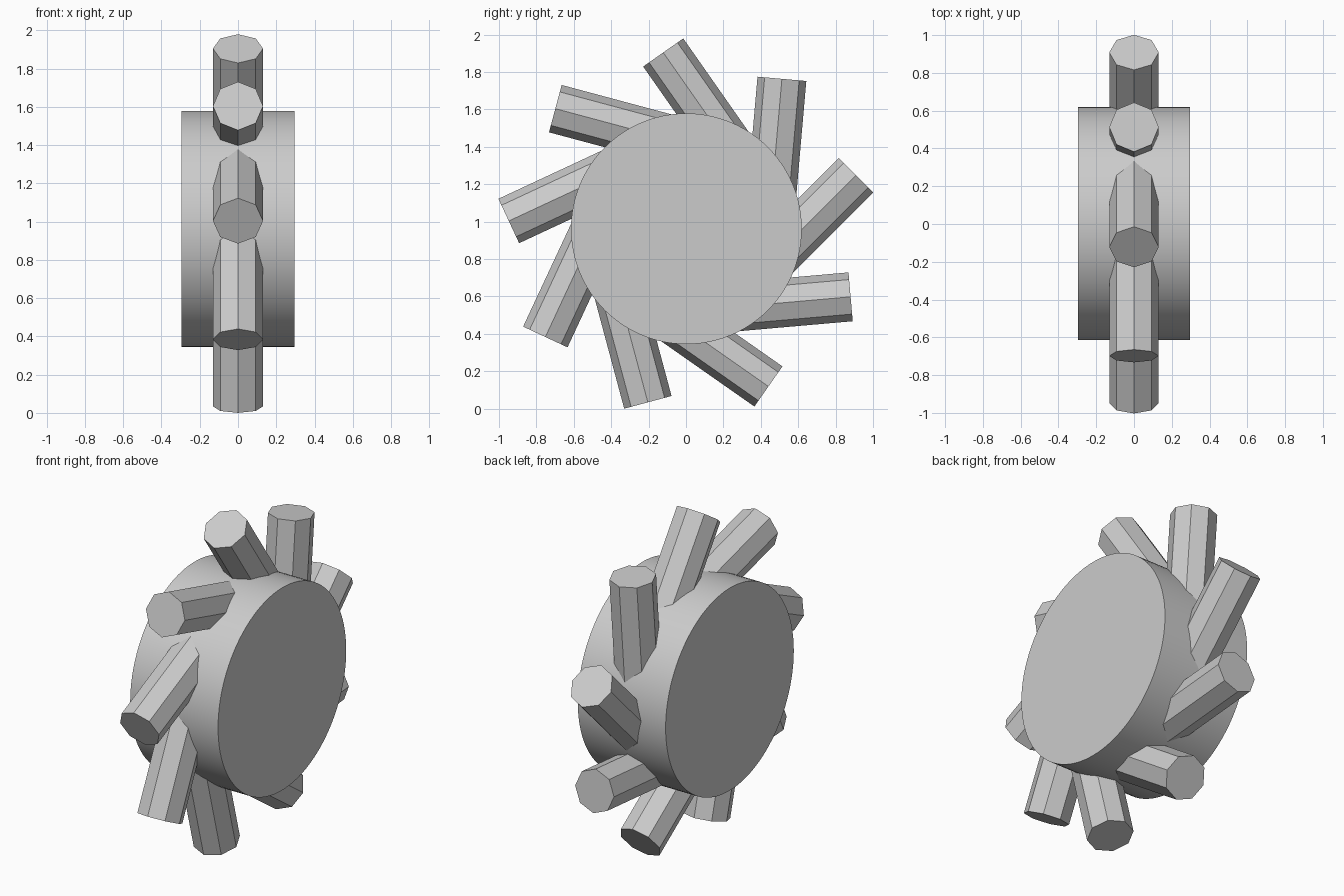
import bpy
from math import radians, cos, sin
from mathutils import Matrix, Vector

cube = bpy.data.objects.get("Cube")
if cube:
    bpy.data.objects.remove(cube, do_unlink=True)

grey = bpy.data.materials.new("plain grey")
grey.use_nodes = True
colour = (0.6, 0.6, 0.6, 1)
grey.diffuse_color = colour
grey.node_tree.nodes["Principled BSDF"].inputs["Base Color"].default_value = colour

CENTRE = Vector((0, 0.002, 0.962))
REACH = 0.843       # distance along a peg's axis to its outer cap
OFFSET = 0.439      # how far the axis passes from the wheel centre
PEG_LENGTH = 0.8
PEGS = 9


def cylinder(name, sides, radius, depth, matrix):
    bpy.ops.mesh.primitive_cylinder_add(vertices=sides, radius=radius, depth=depth)
    obj = bpy.context.object
    obj.name = name
    obj.matrix_world = matrix
    obj.data.materials.append(grey)
    return obj


# Round drum lying on its side
drum = cylinder("drum", 96, 0.617, 0.592,
                Matrix.Translation(CENTRE) @ Matrix.Rotation(radians(90), 4, 'Y'))
bpy.ops.object.shade_smooth_by_angle(angle=radians(30))

# Octagonal pegs leaning around the rim
for i in range(PEGS):
    a = radians(5 + i * 360 / PEGS)
    along = Vector((0, cos(a), sin(a)))
    side = Vector((0, sin(a), -cos(a)))
    middle = CENTRE + along * (REACH - PEG_LENGTH / 2) + side * OFFSET
    turn = Matrix((Vector((1, 0, 0)), side, along)).transposed().to_4x4()
    cylinder(f"peg_{i + 1}", 8, 0.131, PEG_LENGTH, Matrix.Translation(middle) @ turn)
